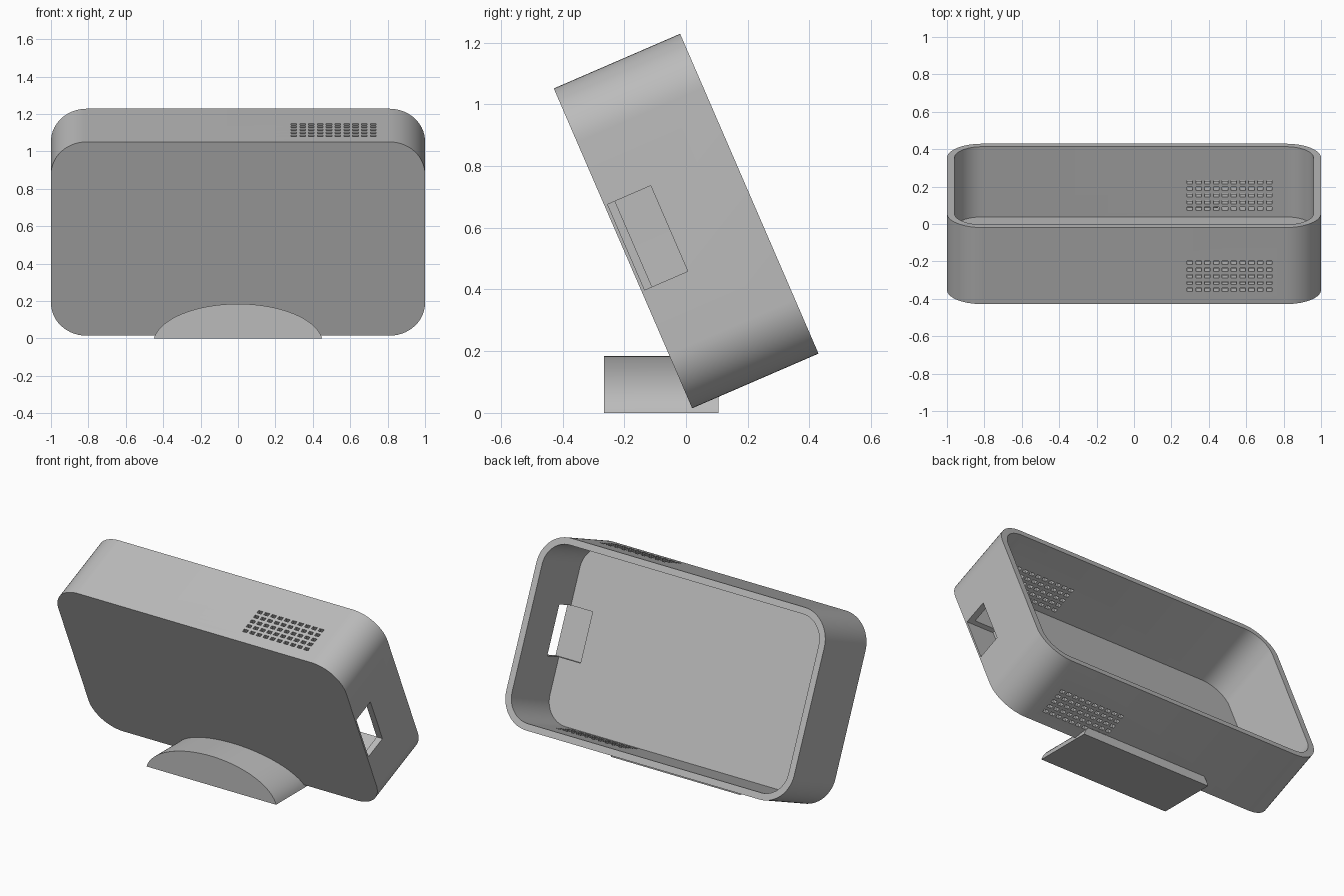
import bpy, bmesh, math
from mathutils import Matrix

cube = bpy.data.objects.get("Cube")
if cube:
    bpy.data.objects.remove(cube, do_unlink=True)

WIDTH, DEPTH, HEIGHT = 2.0, 0.446, 1.129
WALL, PANEL, RADIUS = 0.04, 0.037, 0.19
TILT = Matrix.Translation((0, 0.02, 0.015)) @ Matrix.Rotation(math.radians(23.4), 4, 'X')

grey = bpy.data.materials.new("plain grey")
grey.use_nodes = True
colour = (0.5, 0.5, 0.5, 1)
grey.diffuse_color = colour
grey.node_tree.nodes["Principled BSDF"].inputs["Base Color"].default_value = colour


def make_object(name, bm, matrix=None):
    if matrix:
        bm.transform(matrix)
    bmesh.ops.recalc_face_normals(bm, faces=bm.faces)
    mesh = bpy.data.meshes.new(name)
    bm.to_mesh(mesh)
    bm.free()
    mesh.materials.append(grey)
    obj = bpy.data.objects.new(name, mesh)
    bpy.context.collection.objects.link(obj)
    return obj


def extrude_profile(name, outline, y0, y1, matrix=None):
    """Extrude an (x, z) outline from y0 to y1."""
    bm = bmesh.new()
    face = bm.faces.new([bm.verts.new((x, y0, z)) for x, z in outline])
    new = bmesh.ops.extrude_face_region(bm, geom=[face])["geom"]
    verts = [v for v in new if isinstance(v, bmesh.types.BMVert)]
    bmesh.ops.translate(bm, verts=verts, vec=(0, y1 - y0, 0))
    return make_object(name, bm, matrix)


def rounded_rect(inset, steps=14):
    r = RADIUS - inset
    cx, cz = WIDTH / 2 - RADIUS, HEIGHT / 2 - RADIUS
    points = []
    for quarter, (sx, sz) in enumerate(((1, 1), (-1, 1), (-1, -1), (1, -1))):
        for i in range(steps + 1):
            a = math.pi / 2 * (quarter + i / steps)
            points.append((sx * cx + r * math.cos(a), HEIGHT / 2 + sz * cz + r * math.sin(a)))
    return points


def add_box(bm, lo, hi):
    size = [b - a for a, b in zip(lo, hi)]
    centre = [(a + b) / 2 for a, b in zip(lo, hi)]
    bmesh.ops.create_cube(bm, size=1, matrix=Matrix.Translation(centre) @ Matrix.Diagonal((*size, 1)))


def cut(obj, cutter):
    mod = obj.modifiers.new("cut", 'BOOLEAN')
    mod.operation, mod.solver, mod.object = 'DIFFERENCE', 'EXACT', cutter
    bpy.context.view_layer.objects.active = obj
    bpy.ops.object.modifier_apply(modifier=mod.name)


# Tilted housing, open at the back
housing = extrude_profile("housing", rounded_rect(0), 0, DEPTH, TILT)
cavity = extrude_profile("cavity_cutter", rounded_rect(WALL), PANEL, DEPTH + 0.1, TILT)

# Port opening in the left wall, running into the front panel
bm = bmesh.new()
add_box(bm, (0.81, 0.011, 0.413), (1.1, 0.163, 0.715))
port = make_object("port_cutter", bm, TILT)

# Grid of vent holes through the top and bottom walls
bm = bmesh.new()
for col in range(10):
    for row in range(5):
        x, y = 0.283 + 0.0472 * col, 0.074 + 0.039 * row
        add_box(bm, (x, y, -0.1), (x + 0.03, y + 0.02, HEIGHT + 0.1))
vents = make_object("vent_cutter", bm, TILT)

# Arched stand, trimmed to the housing
arch_w, arch_h, drop = 0.4545, 0.215, 0.03
start = math.asin(drop / arch_h)
arch = []
for i in range(41):
    a = start + (math.pi - 2 * start) * i / 40
    arch.append((arch_w * math.cos(a), arch_h * math.sin(a) - drop))
stand = extrude_profile("stand", arch, -0.265, 0.105)
cut(stand, housing)

for cutter in (cavity, port, vents):
    cut(housing, cutter)
    bpy.data.objects.remove(cutter, do_unlink=True)

# Smooth curves, sharp edges
bpy.ops.object.select_all(action='DESELECT')
for obj in (housing, stand):
    obj.select_set(True)
bpy.context.view_layer.objects.active = housing
bpy.ops.object.shade_smooth_by_angle(angle=math.radians(30))
